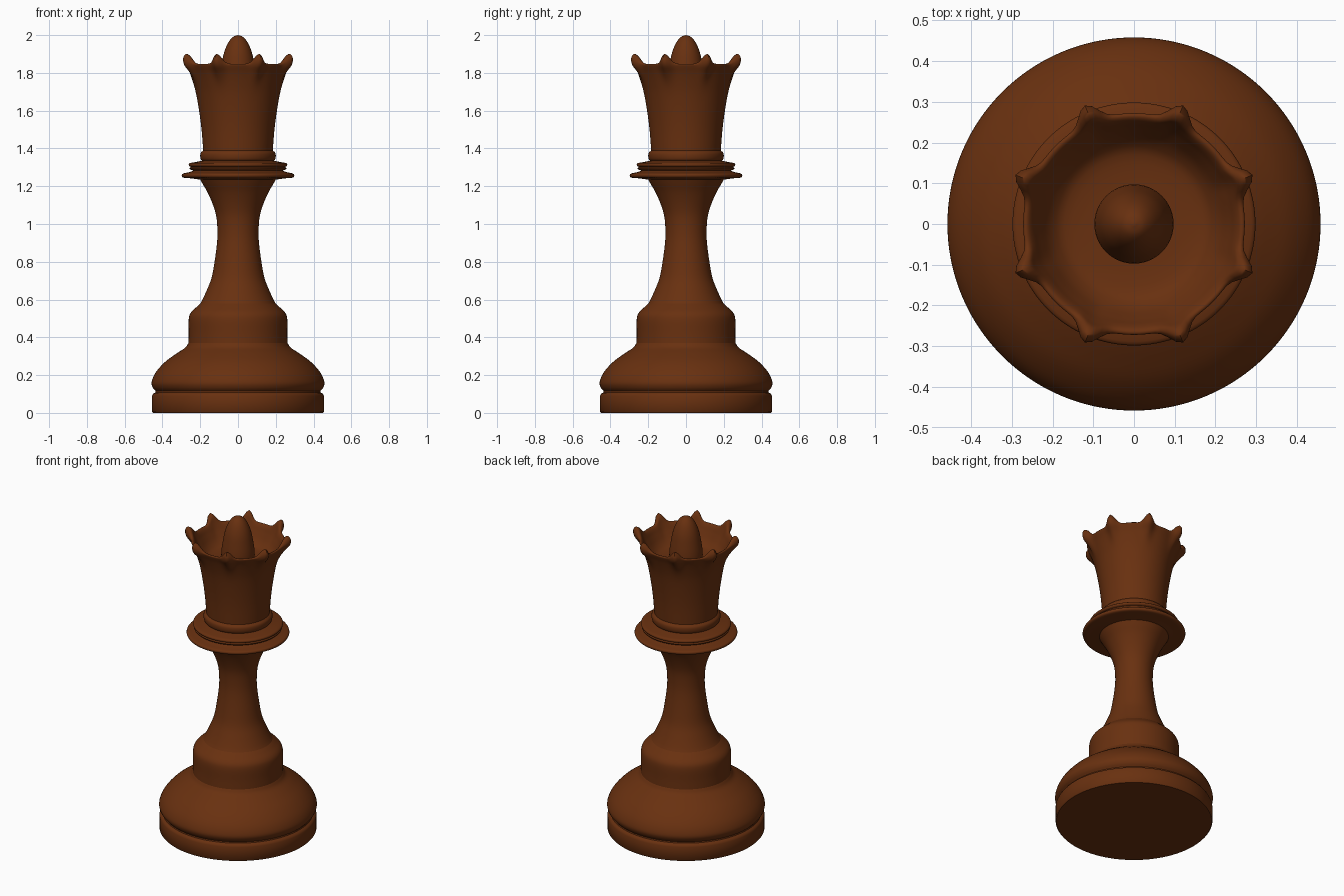
import bpy, bmesh, math
from mathutils import Vector

cube = bpy.data.objects.get("Cube")
if cube:
    bpy.data.objects.remove(cube, do_unlink=True)

WOOD = (0.14, 0.03, 0.005, 1)
wood = bpy.data.materials.new("dark wood")
wood.use_nodes = True
wood.diffuse_color = WOOD
shader = wood.node_tree.nodes["Principled BSDF"]
shader.inputs["Base Color"].default_value = WOOD
shader.inputs["Roughness"].default_value = 0.5

SIDES = 128
TEETH = 8


def smooth_path(points, steps):
    """Catmull-Rom curve through the profile points."""
    pts = [Vector(p) for p in points]
    if steps < 2:
        return pts
    ext = [2 * pts[0] - pts[1]] + pts + [2 * pts[-1] - pts[-2]]
    out = []
    for a, b, c, d in zip(ext, ext[1:], ext[2:], ext[3:]):
        for i in range(steps):
            t = i / steps
            out.append(0.5 * (2 * b + (c - a) * t + (2 * a - 5 * b + 4 * c - d) * t ** 2
                              + (3 * b - a - 3 * c + d) * t ** 3))
    return out + [pts[-1]]


def tooth(angle):
    """1 at the middle of a crown tooth, falling to 0 between teeth."""
    pitch = 2 * math.pi / TEETH
    d = (angle % pitch) - pitch / 2
    return math.exp(-(d / 0.11) ** 2)


def lathe(name, points, steps=4, sharp=40):
    """Spin (radius, z) or (radius, z, tooth_radius, tooth_height) points around z."""
    bm = bmesh.new()
    rings = []
    for p in smooth_path(points, steps):
        if p[0] < 1e-5:
            rings.append([bm.verts.new((0, 0, p[1]))] * SIDES)
            continue
        ring = []
        for i in range(SIDES):
            a = 2 * math.pi * i / SIDES
            s = tooth(a) if len(p) == 4 else 0
            r = p[0] + (p[2] * s if s else 0)
            z = p[1] + (p[3] * s if s else 0)
            ring.append(bm.verts.new((r * math.cos(a), r * math.sin(a), z)))
        rings.append(ring)
    for low, high in zip(rings, rings[1:]):
        for i in range(SIDES):
            j = (i + 1) % SIDES
            corners = dict.fromkeys((low[i], low[j], high[j], high[i]))
            bm.faces.new(list(corners))
    mesh = bpy.data.meshes.new(name)
    bm.to_mesh(mesh)
    bm.free()
    mesh.materials.append(wood)
    obj = bpy.data.objects.new(name, mesh)
    bpy.context.collection.objects.link(obj)
    bpy.ops.object.select_all(action='DESELECT')
    obj.select_set(True)
    bpy.context.view_layer.objects.active = obj
    bpy.ops.object.shade_smooth_by_angle(angle=math.radians(sharp))
    return obj


# Foot disc with its closed underside and groove
lathe("foot", [(0, 0), (0.45, 0), (0.455, 0.006), (0.455, 0.09),
               (0.449, 0.102), (0.438, 0.108), (0.436, 0.115)], steps=1)

# Domed base above the groove
lathe("base_dome", [(0.436, 0.115), (0.452, 0.135), (0.457, 0.165), (0.435, 0.215),
                    (0.386, 0.27), (0.325, 0.315), (0.28, 0.345), (0.262, 0.37)])

# Drum between base and stem
lathe("drum", [(0.262, 0.37), (0.261, 0.42), (0.261, 0.495),
               (0.25, 0.53), (0.22, 0.56), (0.2, 0.578)])

# Waisted stem
lathe("stem", [(0.2, 0.578), (0.188, 0.6), (0.165, 0.65), (0.14, 0.715), (0.124, 0.8),
               (0.111, 0.9), (0.109, 0.97), (0.115, 1.04), (0.132, 1.1),
               (0.16, 1.165), (0.187, 1.212), (0.2, 1.235)])

# Wide collar disc
lathe("wide_collar", [(0.2, 1.235), (0.25, 1.242), (0.288, 1.245), (0.297, 1.253),
                      (0.297, 1.262), (0.288, 1.268), (0.255, 1.275), (0.235, 1.283)], steps=2)

# Narrow double-lipped collar disc
lathe("narrow_collar", [(0.235, 1.283), (0.252, 1.288), (0.257, 1.296), (0.25, 1.302),
                        (0.258, 1.306), (0.261, 1.314), (0.255, 1.322),
                        (0.225, 1.328), (0.19, 1.335)], steps=2)

# Neck ring under the crown
lathe("neck_ring", [(0.19, 1.335), (0.197, 1.343), (0.2, 1.36),
                    (0.197, 1.377), (0.184, 1.389)], steps=3)

# Toothed crown: outer wall, rim and inner bowl
lathe("crown", [(0.184, 1.389, 0, 0), (0.193, 1.5, 0, 0), (0.206, 1.6, 0, 0),
                (0.222, 1.69, 0, 0), (0.238, 1.75, 0.004, 0), (0.255, 1.8, 0.018, 0),
                (0.268, 1.83, 0.04, 0.012), (0.272, 1.843, 0.042, 0.035),
                (0.266, 1.848, 0.032, 0.053), (0.257, 1.844, 0.018, 0.045),
                (0.247, 1.83, 0.012, 0.02), (0.232, 1.8, 0.004, 0),
                (0.2, 1.75, 0, 0), (0.15, 1.725, 0, 0), (0, 1.72, 0, 0)], sharp=60)

# Egg-shaped finial inside the bowl
lathe("finial", [(0.094, 1.7), (0.097, 1.77), (0.086, 1.85), (0.073, 1.91),
                 (0.052, 1.96), (0.027, 1.99), (0, 2.0)], sharp=60)
